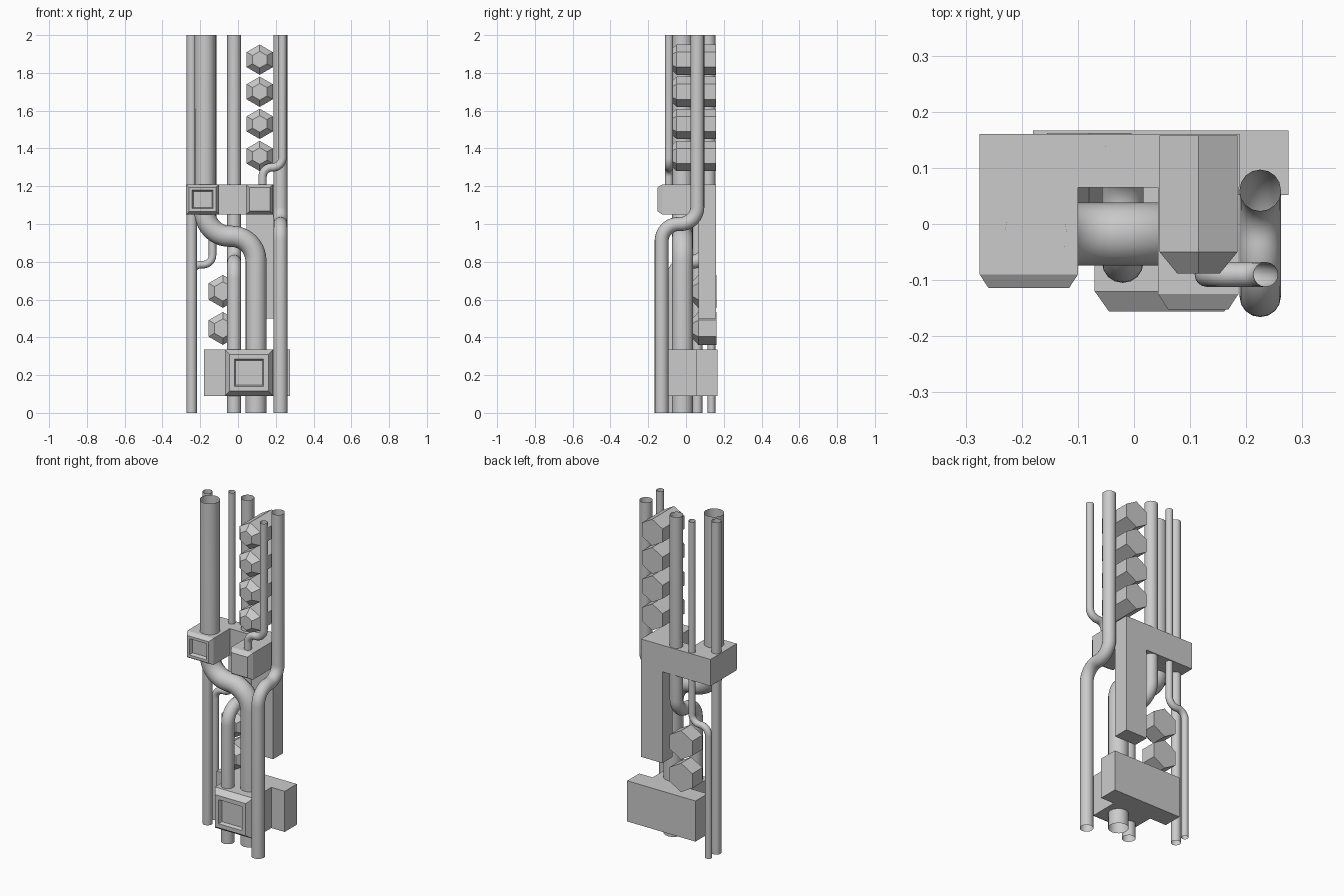
import bpy
import bmesh
from math import sin, cos, pi
from mathutils import Vector

cube = bpy.data.objects.get("Cube")
if cube:
    bpy.data.objects.remove(cube, do_unlink=True)


def link(name, data):
    obj = bpy.data.objects.new(name, data)
    bpy.context.collection.objects.link(obj)
    return obj


def prism(name, outline, back, front, taper=None, recess=None):
    """Extrude an (x, z) outline from back to front, with a tapered and recessed front."""
    bm = bmesh.new()
    rear = [bm.verts.new((x, back, z)) for x, z in outline]
    fore = [bm.verts.new((x, front, z)) for x, z in outline]
    bm.faces.new(rear)
    face = bm.faces.new(fore)
    for i in range(len(rear)):
        j = (i + 1) % len(rear)
        bm.faces.new((rear[i], rear[j], fore[j], fore[i]))
    bmesh.ops.recalc_face_normals(bm, faces=bm.faces[:])
    steps = [taper] if taper else []
    if recess:
        steps += [(recess, 0), (0.01, -0.02)]
    for thickness, depth in steps:
        bmesh.ops.inset_individual(bm, faces=[face], thickness=thickness, depth=depth)
    mesh = bpy.data.meshes.new(name)
    bm.to_mesh(mesh)
    bm.free()
    return link(name, mesh)


def rect(x0, x1, z0, z1):
    return [(x0, z0), (x1, z0), (x1, z1), (x0, z1)]


def hexagon(x, z, r):
    return [(x + r * sin(i * pi / 3), z + r * cos(i * pi / 3)) for i in range(6)]


def pipe(name, corners, radius, bend=0.0, steps=10):
    """Open-ended tube along a path whose right-angle corners are rounded."""
    pts = [Vector(c) for c in corners]
    path = [pts[0]]
    for a, p, b in zip(pts, pts[1:], pts[2:]):
        u, v = (a - p).normalized(), (b - p).normalized()
        centre = p + bend * (u + v)
        for i in range(steps + 1):
            t = i / steps * pi / 2
            path.append(centre - bend * (v * cos(t) + u * sin(t)))
    path.append(pts[-1])
    curve = bpy.data.curves.new(name, "CURVE")
    curve.dimensions = "3D"
    curve.bevel_depth = radius
    curve.bevel_resolution = 6
    spline = curve.splines.new("POLY")
    spline.points.add(len(path) - 1)
    for point, co in zip(spline.points, path):
        point.co = (*co, 1)
    obj = link(name, curve)
    bpy.ops.object.select_all(action="DESELECT")
    obj.select_set(True)
    bpy.context.view_layer.objects.active = obj
    bpy.ops.object.convert(target="MESH")
    bpy.ops.object.shade_smooth_by_angle()


def s_pipe(name, top, bottom, z, radius, bend, end=0.0):
    """Pipe that drops from top, steps sideways at height z and drops to end."""
    pipe(name, [(*top, 2), (*top, z), (*bottom, z), (*bottom, end)], radius, bend)


# Pipes
s_pipe("main_pipe", (-0.175, -0.018), (0.095, -0.018), 0.935, 0.056, 0.13)
s_pipe("middle_pipe", (-0.02, 0.12), (-0.02, -0.068), 0.80, 0.037, 0.09)
s_pipe("left_side_pipe", (0.225, 0.06), (0.225, -0.129), 1.0, 0.037, 0.09)
s_pipe("small_front_pipe", (0.235, -0.09), (0.13, -0.09), 1.30, 0.022, 0.05, 1.15)
s_pipe("small_back_pipe", (-0.135, 0.135), (-0.245, 0.135), 0.785, 0.02, 0.05)
pipe("right_side_pipe", [(-0.245, 0.06, 2), (-0.245, 0.06, 0)], 0.027)

# Upper bracket: back bar with hanging leg, and two forward blocks
low, high = 1.05, 1.21
prism("upper_bracket_back",
      [(-0.275, high), (0.188, high), (0.188, 0.5), (0.045, 0.5), (0.045, low), (-0.275, low)],
      0.16, 0.065)
prism("upper_bracket_right_block", rect(-0.275, -0.1, low, high), 0.065, -0.09,
      (0.022, 0.024), 0.022)
prism("upper_bracket_left_block", rect(0.043, 0.186, low, high), 0.065, -0.125,
      (0.025, 0.027))

# Lower bracket: wide back plate with one forward block
prism("lower_bracket_back", rect(-0.18, 0.275, 0.09, 0.335), 0.167, 0.052)
prism("lower_bracket_block", rect(-0.07, 0.186, 0.09, 0.335), 0.052, -0.12,
      (0.036, 0.036), 0.035)

# Hexagonal studs
for i in range(4):
    prism(f"upper_stud_{i + 1}", hexagon(0.115, 1.36 + 0.17 * i, 0.08), 0.158, -0.05,
          (0.036, 0.038))
for i in range(2):
    prism(f"lower_stud_{i + 1}", hexagon(-0.08, 0.447 + 0.196 * i, 0.087), 0.162, 0.065,
          (0.036, 0.032))
